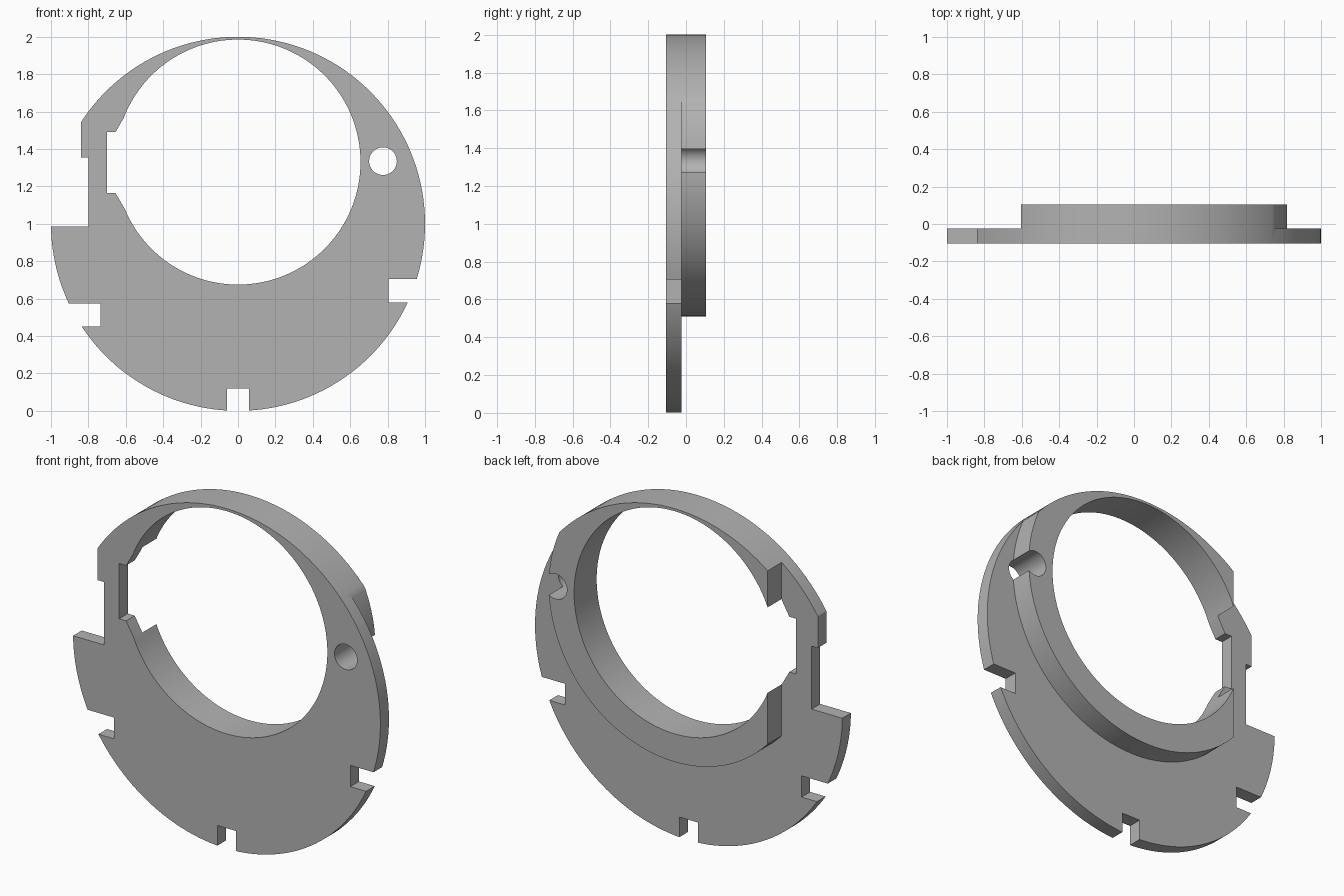
import bpy, bmesh, math

FRONT, STEP, BACK = -0.105, -0.025, 0.105   # depth of front face, rear step, rim end
FAR = 0.3                                   # cutters overshoot to here

cube = bpy.data.objects.get("Cube")
if cube:
    bpy.data.objects.remove(cube, do_unlink=True)

grey = bpy.data.materials.new("plain_grey")
grey.use_nodes = True
colour = (0.45, 0.45, 0.45, 1)
grey.diffuse_color = colour
grey.node_tree.nodes["Principled BSDF"].inputs["Base Color"].default_value = colour


def prism(name, outline, y0, y1):
    """Extrude an x-z outline from y0 to y1."""
    bm = bmesh.new()
    face = bm.faces.new([bm.verts.new((x, y0, z)) for x, z in outline])
    new = bmesh.ops.extrude_face_region(bm, geom=[face])["geom"]
    bmesh.ops.translate(bm, vec=(0, y1 - y0, 0),
                        verts=[v for v in new if isinstance(v, bmesh.types.BMVert)])
    bmesh.ops.recalc_face_normals(bm, faces=bm.faces)
    mesh = bpy.data.meshes.new(name)
    bm.to_mesh(mesh)
    bm.free()
    mesh.materials.append(grey)
    obj = bpy.data.objects.new(name, mesh)
    bpy.context.collection.objects.link(obj)
    return obj


def circle(x, z, r, n=144):
    return [(x + r * math.cos(math.tau * i / n), z + r * math.sin(math.tau * i / n))
            for i in range(n)]


def box(x0, x1, z0, z1):
    return [(x0, z0), (x1, z0), (x1, z1), (x0, z1)]


def cut(target, cutter):
    """Subtract the cutter, bake the result and discard the cutter."""
    cutter.hide_render = True
    mod = target.modifiers.new("cut", "BOOLEAN")
    mod.operation, mod.solver, mod.object = "DIFFERENCE", "EXACT", cutter
    graph = bpy.context.evaluated_depsgraph_get()
    graph.update()
    mesh = bpy.data.meshes.new_from_object(target.evaluated_get(graph))
    target.modifiers.clear()
    target.data = mesh
    bpy.data.objects.remove(cutter, do_unlink=True)


# Full-depth disc
body = prism("rimmed_plate", circle(0, 1, 1), FRONT, BACK)

# Remove the rear material outside the raised rim
rear = prism("rear_cutter", box(-1.3, 1.3, -0.3, 2.3), STEP, FAR)
cut(rear, prism("rim_keeper", circle(0, 1.33, 0.82), -FAR, 2 * FAR))
cut(body, rear)
cut(body, prism("rim_gap", box(-1.2, -0.605, 0.3, 2.2), STEP, FAR))

# Through cuts: big opening, its side recess, pin hole, edge notches
recess = [(-0.4, 1.5), (-0.6, 1.585), (-0.655, 1.49), (-0.7, 1.49)]
recess += [(x, 2.655 - z) for x, z in reversed(recess)]
through = {
    "opening": circle(0, 1.33, 0.655),
    "recess": recess,
    "pin_hole": circle(0.775, 1.335, 0.074, 48),
    "side_flat": [(-1.3, 0.985), (-0.8, 0.985), (-0.8, 1.355),
                  (-0.84, 1.355), (-0.84, 1.8), (-1.3, 1.8)],
    "left_notch": box(-1.3, -0.735, 0.45, 0.575),
    "right_notch": box(0.805, 1.3, 0.58, 0.705),
    "bottom_notch": box(-0.06, 0.06, -0.3, 0.12),
}
for name, outline in through.items():
    cut(body, prism(name, outline, -FAR, FAR))

# Smooth round walls, crisp edges
bpy.ops.object.select_all(action="DESELECT")
body.select_set(True)
bpy.context.view_layer.objects.active = body
bpy.ops.object.shade_smooth_by_angle(angle=math.radians(20))
